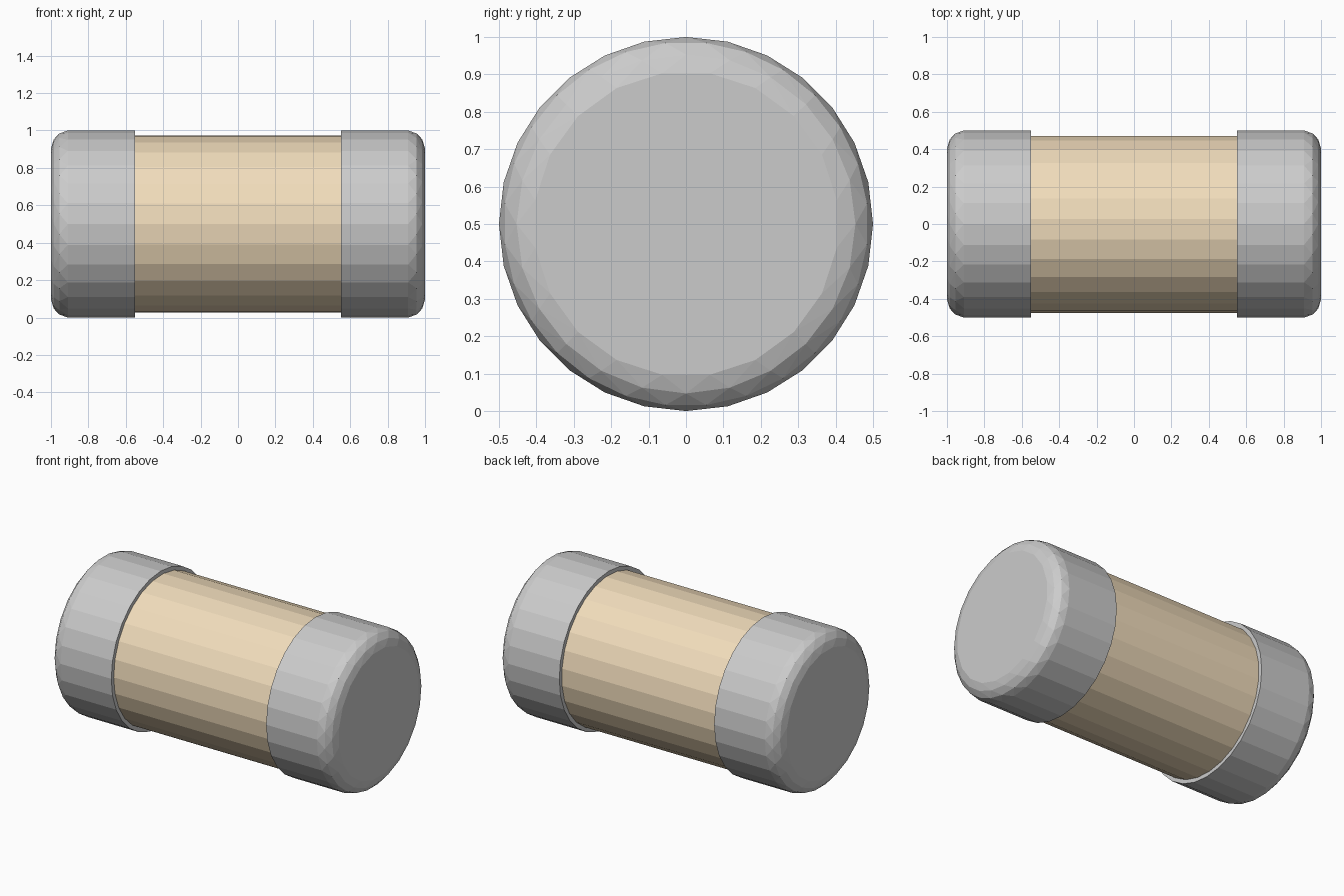
import bpy, bmesh
from math import sin, cos, pi

if "Cube" in bpy.data.objects:
    bpy.data.objects.remove(bpy.data.objects["Cube"])


def ring(x, r, n, start=0.0):
    """Points of a regular polygon around the long (x) axis; start 0 = vertex on top."""
    return [(x, r * sin(2 * pi * (i + start) / n), 0.5 + r * cos(2 * pi * (i + start) / n))
            for i in range(n)]


def hull_object(name, points, material=None):
    """Convex flat-shaded solid through the given points."""
    bm = bmesh.new()
    for p in points:
        bm.verts.new(p)
    bmesh.ops.convex_hull(bm, input=bm.verts[:])
    bmesh.ops.delete(bm, geom=[v for v in bm.verts if not v.link_faces], context='VERTS')
    bmesh.ops.dissolve_limit(bm, angle_limit=0.01, verts=bm.verts[:], edges=bm.edges[:])
    bmesh.ops.recalc_face_normals(bm, faces=bm.faces[:])
    mesh = bpy.data.meshes.new(name)
    bm.to_mesh(mesh)
    bm.free()
    obj = bpy.data.objects.new(name, mesh)
    bpy.context.collection.objects.link(obj)
    if material:
        mesh.materials.append(material)
    return obj


# Tan tube, 27 sides with a vertex facing the front
tan = bpy.data.materials.new("tan")
tan.diffuse_color = (0.88, 0.72, 0.50, 1)
tan.use_nodes = True
tan.node_tree.nodes["Principled BSDF"].inputs["Base Color"].default_value = tan.diffuse_color
hull_object("tube_body", ring(-0.55, 0.475, 27, 27 * 0.75) + ring(0.55, 0.475, 27, 27 * 0.75), tan)

# End caps: 28-sided band, then a faceted rounded rim down to the flat end
for name, s in (("left_cap", -1), ("right_cap", 1)):
    hull_object(name,
                ring(s * 0.55, 0.5, 28)
                + ring(s * 0.91, 0.5, 28)
                + ring(s * 0.955, 0.487, 28, 0.5)
                + ring(s * 0.985, 0.453, 24)
                + ring(s * 1.0, 0.408, 20, 0.5))
